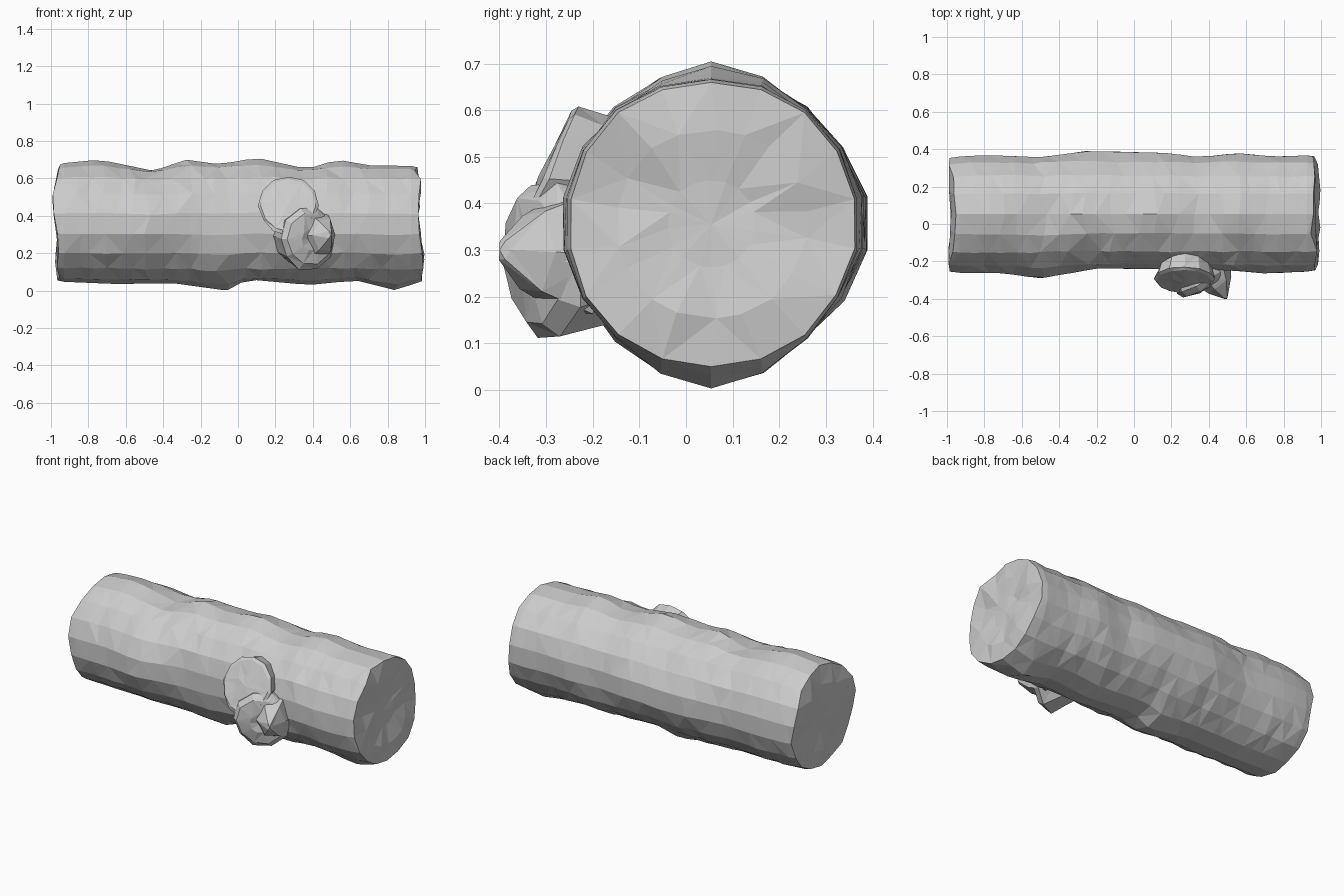
import bpy, bmesh, math, random
from mathutils import Vector, noise

if "Cube" in bpy.data.objects:
    bpy.data.objects.remove(bpy.data.objects["Cube"])

random.seed(4)
SIDES, RINGS = 18, 26

# Outline of the log along x, read as (x, offset) pairs
TOP = [(-1, .675), (-.74, .70), (-.45, .64), (-.28, .70), (-.1, .675), (.1, .71), (.37, .65), (.53, .70), (.7, .67), (1, .665)]
BOTTOM = [(-1, .05), (-.65, .035), (-.35, .04), (-.06, .0), (.05, .06), (.38, .03), (.63, .055), (.85, .0), (1, .06)]
BACK = [(-1, .36), (-.8, .375), (-.5, .36), (-.25, .398), (.2, .385), (.35, .36), (.55, .385), (.75, .365), (1, .375)]
FRONT = [(-1, -.265), (-.7, -.27), (-.5, -.30), (-.2, -.24), (.5, -.25), (.7, -.27), (1, -.255)]
MEAN = (.672, .042, .368, -.26)
# Silhouettes of the two sawn ends: (z, distance from the middle)
LEFT_END = [(.0, .965), (.05, .965), (.15, .975), (.3, .965), (.45, .995), (.55, .985), (.68, .95)]
RIGHT_END = [(.0, .985), (.07, .99), (.2, .99), (.4, .96), (.6, .975), (.67, .945)]


def lerp(table, x):
    for (x0, v0), (x1, v1) in zip(table, table[1:]):
        if x <= x1:
            return v0 + (v1 - v0) * max(0, x - x0) / (x1 - x0)
    return table[-1][1]


def section(x, a, scale=1.0, rough=0.0):
    """Silhouette tables rule near the axes, an average round trunk in between."""
    c, s = math.cos(a), math.sin(a)
    w = max(abs(c), abs(s)) ** 7
    t, b, k, f = (m + (lerp(tb, x) - m) * w for tb, m in zip((TOP, BOTTOM, BACK, FRONT), MEAN))
    n = (noise.noise(Vector((x * 3, c * 2, s * 2))) * .012 + random.uniform(-rough, rough)) * (1 - w)
    r = scale * (1 + n / .33)
    y0, z0 = (MEAN[2] + MEAN[3]) / 2, (MEAN[0] + MEAN[1]) / 2
    y = y0 + ((k - y0) if c > 0 else (y0 - f)) * c * r
    z = z0 + ((t - z0) if s > 0 else (z0 - b)) * s * r
    return Vector((x, y, z))


def skin(name, rings, tips):
    """Join rings of points with faces and close both ends with a fan."""
    bm = bmesh.new()
    vr = [[bm.verts.new(p) for p in ring] for ring in rings]
    n = len(vr[0])
    for i, (a, b) in enumerate(zip(vr, vr[1:])):
        for j in range(n):
            k = (j + 1) % n
            if (i + j) % 2:
                bm.faces.new((a[j], a[k], b[k])), bm.faces.new((a[j], b[k], b[j]))
            else:
                bm.faces.new((a[j], a[k], b[j])), bm.faces.new((a[k], b[k], b[j]))
    for ring, tip in ((vr[0], tips[0]), (vr[-1], tips[1])):
        v = bm.verts.new(tip)
        for j in range(n):
            bm.faces.new((ring[j], ring[(j + 1) % n], v))
    bmesh.ops.recalc_face_normals(bm, faces=bm.faces)
    me = bpy.data.meshes.new(name)
    bm.to_mesh(me)
    bm.free()
    ob = bpy.data.objects.new(name, me)
    bpy.context.collection.objects.link(ob)
    return ob


# Log with wavy bark and uneven sawn ends
rings = []
angles = [2 * math.pi * (j + .5) / SIDES for j in range(SIDES)]


def end_ring(sign, scale):
    ring = []
    for a in angles:
        p = section(sign * .96, a + random.uniform(-.1, .1) * (scale < .9), scale)
        p.x = sign * (lerp(RIGHT_END if sign > 0 else LEFT_END, p.z)
                      + .022 * noise.noise(Vector((sign * 7, p.y * 8, p.z * 8))) - .003)
        ring.append(p)
    return ring


for sc in (.3, .65, .98):
    rings.append(end_ring(-1, sc))
for i in range(RINGS):
    x = -.93 + 1.855 * i / (RINGS - 1)
    inner = 1 if 0 < i < RINGS - 1 else 0
    rings.append([section(x + random.uniform(-.022, .022) * inner, a, 1, .009 * inner) for a in angles])
for sc in (.98, .65, .3):
    rings.append(end_ring(1, sc))
skin("log", rings, (Vector((-.975, .055, .355)), Vector((.963, .055, .355))))


def stub(name, base, end, normal, radii, sides, jitter, up=1.0):
    """Cut branch: widening rings from base to end, closed by a tilted cap."""
    base, end, normal = Vector(base), Vector(end), Vector(normal).normalized()
    u = normal.cross(Vector((0, 0, 1))).normalized()
    v = u.cross(normal)
    out = []
    for t, r in radii:
        c = base.lerp(end, t)
        out.append([c + (u * math.cos(q) + v * math.sin(q) * up) * r * (1 + random.uniform(-jitter, jitter))
                    + normal * random.uniform(-jitter, jitter) * .1
                    for q in (2 * math.pi * j / sides for j in range(sides))])
    skin(name, out, (base, end + normal * .012))


# Upper and lower cut branches on the front
stub("upper_branch_stub", (.28, -.12, .44), (.27, -.305, .455), (0, -.90, .40),
     [(0, .12), (.6, .14), (.95, .16), (1.01, .145), (1.03, .07)], 12, .035, 1.07)
stub("lower_branch_stub", (.29, -.10, .30), (.385, -.32, .275), (.45, -.88, -.05),
     [(0, .14), (.5, .155), (.9, .165), (1.05, .14), (1.1, .06)], 10, .06)
# Pointed burr at the tip of the lower branch
stub("branch_burr", (.42, -.24, .29), (.49, -.39, .30), (.6, -.8, 0),
     [(0, .12), (.6, .08), (1, .02)], 6, .08, 1.2)
